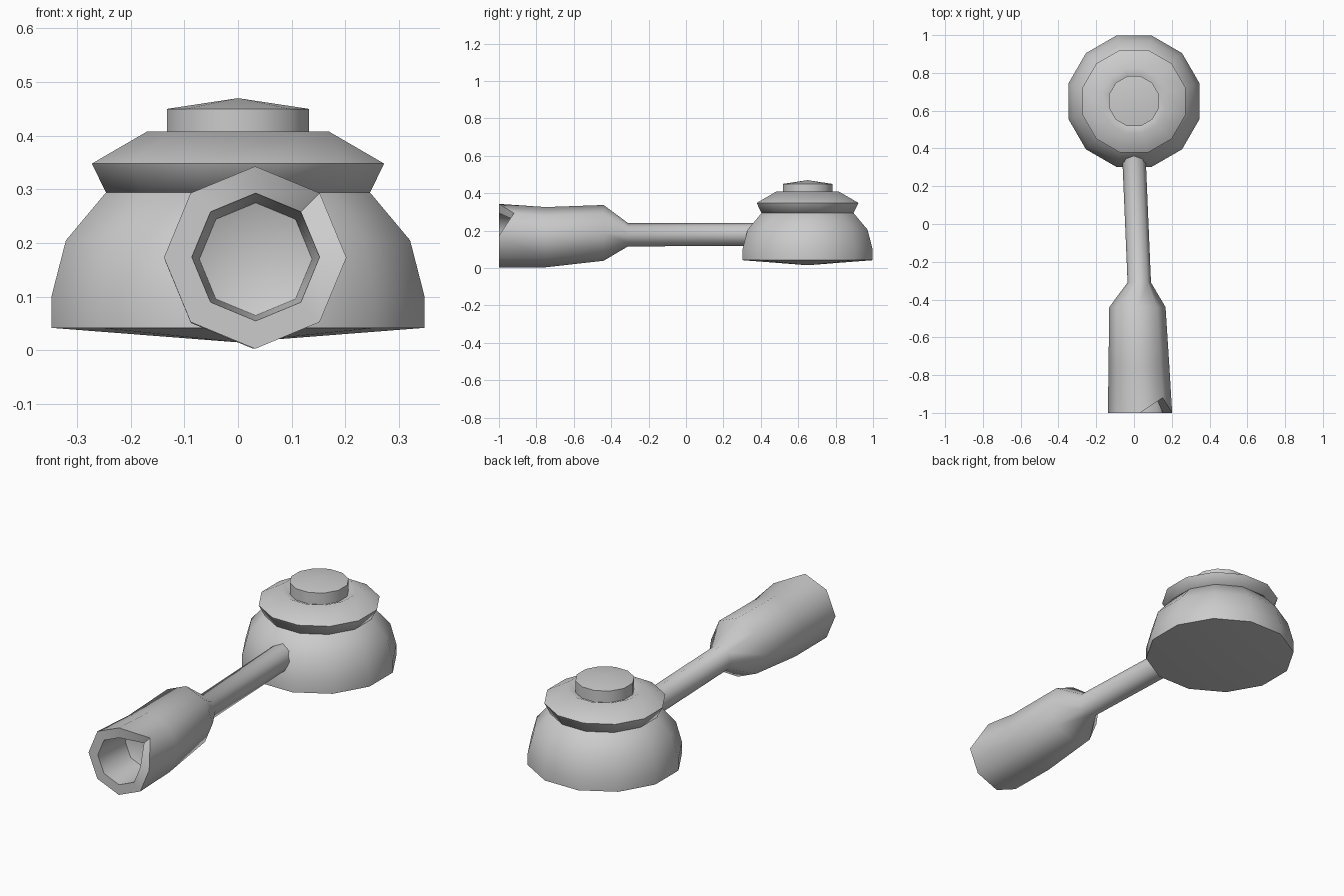
import bpy, bmesh, math
from math import sin, cos, pi

if "Cube" in bpy.data.objects:
    bpy.data.objects.remove(bpy.data.objects["Cube"])


def loft(name, rings, start=None, end=None, angle=40):
    """Skin equal-sized rings of points; close each end with a point or a flat cap."""
    bm = bmesh.new()
    rows = [[bm.verts.new(p) for p in r] for r in rings]
    n = len(rows[0])
    for a, b in zip(rows, rows[1:]):
        for i in range(n):
            j = (i + 1) % n
            bm.faces.new((a[i], a[j], b[j], b[i]))
    for row, tip in ((rows[0], start), (rows[-1], end)):
        if tip:
            t = bm.verts.new(tip)
            for i in range(n):
                bm.faces.new((row[i], row[(i + 1) % n], t))
        else:
            bm.faces.new(row)
    bmesh.ops.recalc_face_normals(bm, faces=bm.faces)
    me = bpy.data.meshes.new(name)
    bm.to_mesh(me)
    bm.free()
    ob = bpy.data.objects.new(name, me)
    bpy.context.collection.objects.link(ob)
    bpy.ops.object.select_all(action='DESELECT')
    ob.select_set(True)
    bpy.context.view_layer.objects.active = ob
    bpy.ops.object.shade_smooth_by_angle(angle=math.radians(angle))
    return ob


HEAD_Y = 0.65


def flat_ring(r, z):
    """12-sided ring around the head axis."""
    return [(r * cos(pi / 12 + k * pi / 6), HEAD_Y + r * sin(pi / 12 + k * pi / 6), z)
            for k in range(12)]


def handle_ring(x, y, z, r, notch=0.0):
    """8-sided ring across the handle; the upper right corner may be set back."""
    return [(x + r * cos(k * pi / 4), y + (notch if k == 1 else 0), z + r * sin(k * pi / 4))
            for k in range(8)]


# Bell-shaped head with a shallow pointed underside
loft("head", [flat_ring(r, z) for r, z in
              [(0.36, 0.042), (0.36, 0.10), (0.332, 0.205), (0.254, 0.295), (0.15, 0.33)]],
     (0, HEAD_Y, 0.015), (0, HEAD_Y, 0.33))

# Collar ring with a slight inner dip
loft("collar", [flat_ring(r, z) for r, z in
                [(0.254, 0.293), (0.282, 0.348), (0.175, 0.408), (0.137, 0.392)]],
     (0, HEAD_Y, 0.293), (0, HEAD_Y, 0.392), 70)

# Top button
loft("top_button", [flat_ring(0.137, 0.38), flat_ring(0.137, 0.45)],
     (0, HEAD_Y, 0.38), (0, HEAD_Y, 0.47))

# Rod and hollow grip, skinned from the rod end to the socket floor
loft("handle", [
    handle_ring(-0.003, 0.42, 0.18, 0.062),
    handle_ring(0.028, -0.31, 0.178, 0.062),
    handle_ring(0.018, -0.44, 0.188, 0.149),
    handle_ring(0.026, -0.75, 0.165, 0.161),
    handle_ring(0.032, -1.0, 0.173, 0.17, 0.08),
    handle_ring(0.033, -1.0, 0.174, 0.119, 0.08),
    handle_ring(0.033, -0.80, 0.170, 0.105),
], end=(0.033, -0.76, 0.165), angle=50)
